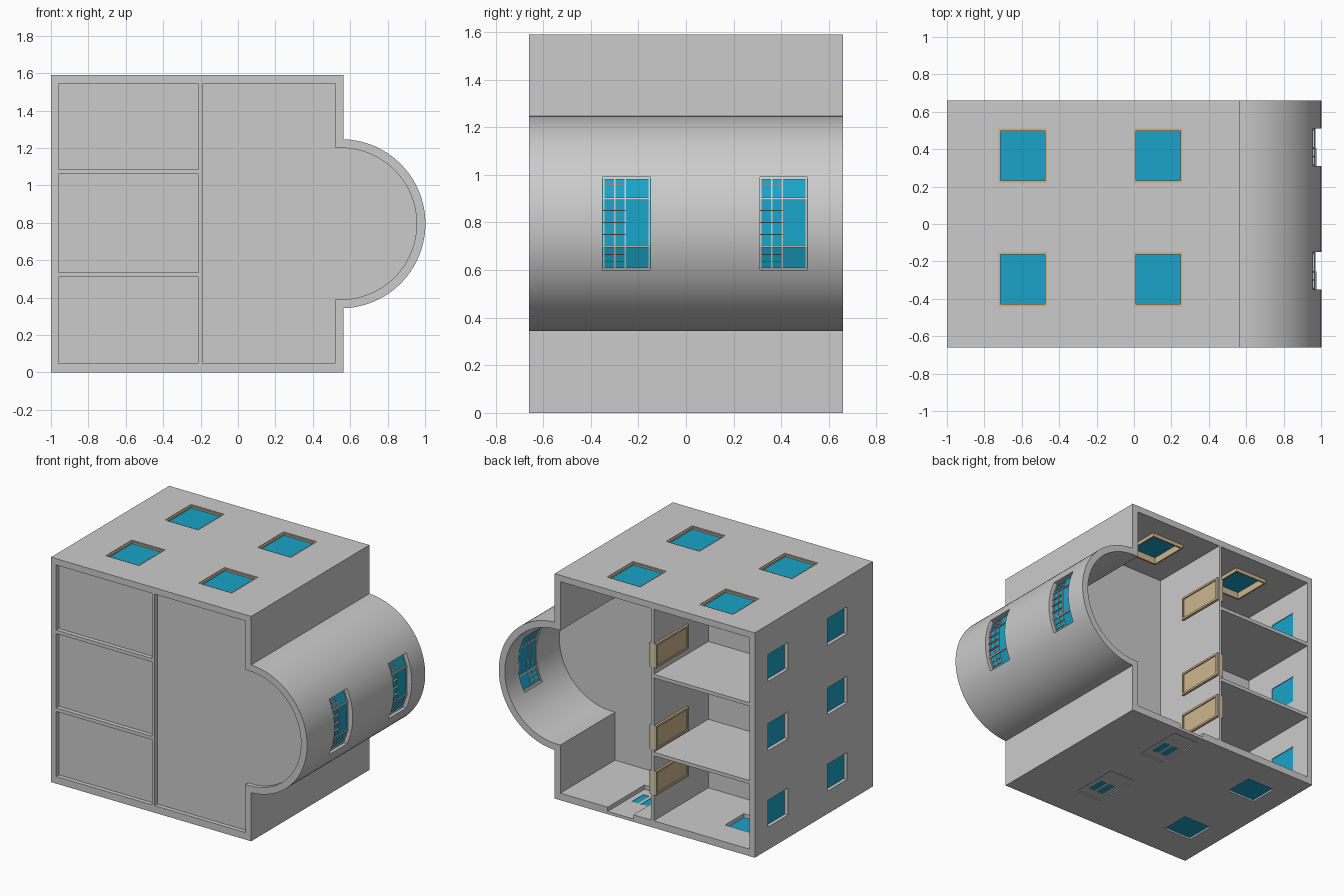
import bpy, bmesh, math

if "Cube" in bpy.data.objects:
    bpy.data.objects.remove(bpy.data.objects["Cube"])

CX, CZ = 0.55, 0.795           # bay centre in the x-z plane
UNITS = (-0.66, 0.0)           # front of each of the two repeated units


def material(name, col):
    m = bpy.data.materials.new(name)
    m.diffuse_color = (*col, 1)
    m.use_nodes = True
    m.node_tree.nodes["Principled BSDF"].inputs["Base Color"].default_value = m.diffuse_color
    return m


GLASS = material("glass_blue", (0.01, 0.37, 0.58))
TAN = material("frame_tan", (0.62, 0.47, 0.28))


def prism(bm, pts, y0, y1):
    """Extrude an x-z outline along y."""
    a = [bm.verts.new((x, y0, z)) for x, z in pts]
    b = [bm.verts.new((x, y1, z)) for x, z in pts]
    bm.faces.new(a)
    bm.faces.new(b[::-1])
    for i in range(len(a)):
        j = (i + 1) % len(a)
        bm.faces.new((a[i], b[i], b[j], a[j]))


def box(bm, x0, x1, y0, y1, z0, z1):
    prism(bm, [(x0, z0), (x1, z0), (x1, z1), (x0, z1)], y0, y1)


def finish(bm, name, mat=None):
    bmesh.ops.recalc_face_normals(bm, faces=bm.faces)
    me = bpy.data.meshes.new(name)
    bm.to_mesh(me)
    bm.free()
    ob = bpy.data.objects.new(name, me)
    bpy.context.collection.objects.link(ob)
    if mat:
        me.materials.append(mat)
    return ob


def cut(target, bm):
    cutter = finish(bm, "cutter")
    mod = target.modifiers.new("cut", "BOOLEAN")
    mod.operation, mod.solver, mod.object = "DIFFERENCE", "EXACT", cutter
    dg = bpy.context.evaluated_depsgraph_get()
    me = bpy.data.meshes.new_from_object(target.evaluated_get(dg))
    target.modifiers.clear()
    target.data = me
    bpy.data.objects.remove(cutter)


def arc(r, x_start, n=56):
    a = math.acos((x_start - CX) / r)
    return [(CX + r * math.cos(t), CZ + r * math.sin(t))
            for t in (-a + 2 * a * i / n for i in range(n + 1))]


def strip(bm, z0, z1, r0, r1, y0, y1):
    """Slab following the curve of the bay between two heights."""
    def p(r, z):
        return CX + math.sqrt(r * r - (z - CZ) ** 2), z
    prism(bm, [p(r0, z0), p(r1, z0), p(r1, z1), p(r0, z1)], y0, y1)


# Main shell with rounded bay
bm = bmesh.new()
prism(bm, [(-1, 0), (0.565, 0)] + arc(0.452, 0.565) + [(0.565, 1.59), (-1, 1.59)], -0.66, 0.66)
shell = finish(bm, "house_shell")

# Rooms: shallow front recess, front unit and back unit with an open rear
bm = bmesh.new()
big = [(-0.19, 0.05), (0.52, 0.05), (0.52, 0.39)] + arc(0.405, 0.55) + \
      [(0.52, 1.2), (0.52, 1.545), (-0.19, 1.545)]
for y0, y1 in ((-0.68, -0.63), (-0.61, 0.03), (0.05, 0.68)):
    prism(bm, big, y0, y1)
    for z0, z1 in ((0.05, 0.51), (0.535, 1.06), (1.085, 1.545)):
        box(bm, -0.96, -0.21, y0, y1, z0, z1)
cut(shell, bm)

SIDE_Z = ((0.16, 0.35), (0.70, 0.89), (1.19, 1.38))
SKY_X = ((-0.725, -0.465), (0.0, 0.26))

# Window openings
bm = bmesh.new()
for u in UNITS:
    for z0, z1 in SIDE_Z:
        box(bm, -1.1, -0.9, u + 0.29, u + 0.51, z0, z1)
    for x0, x1 in SKY_X:
        box(bm, x0, x1, u + 0.22, u + 0.51, 1.5, 1.7)
    box(bm, 0.85, 1.1, u + 0.31, u + 0.51, 0.6, 0.99)
    box(bm, -0.84, -0.62, u + 0.24, u + 0.45, -0.1, 0.1)
    box(bm, -0.05, 0.15, u + 0.25, u + 0.60, -0.1, 0.1)
cut(shell, bm)

# Trough from floor hatch to the rear edge
bm = bmesh.new()
for u in UNITS:
    box(bm, -0.05, 0.15, u + 0.55, u + 0.663, 0.02, 0.1)
cut(shell, bm)

bpy.context.view_layer.objects.active = shell
shell.select_set(True)
bpy.ops.object.shade_smooth_by_angle(angle=math.radians(25))

# Side wall and floor panes
bm = bmesh.new()
for u in UNITS:
    for z0, z1 in SIDE_Z:
        box(bm, -0.975, -0.965, u + 0.29, u + 0.51, z0, z1)
    box(bm, -0.84, -0.62, u + 0.24, u + 0.45, 0.012, 0.022)
finish(bm, "side_and_floor_glass", GLASS)

# Skylights: tan frame lining each roof opening, glass near the top
frames, panes = bmesh.new(), bmesh.new()
for u in UNITS:
    y0, y1 = u + 0.22, u + 0.51
    for x0, x1 in SKY_X:
        t = 0.012
        for xa, xb in ((x0, x0 + t), (x1 - t, x1)):
            box(frames, xa, xb, y0, y1, 1.52, 1.585)
        for ya, yb in ((y0, y0 + t), (y1 - t, y1)):
            box(frames, x0 + t, x1 - t, ya, yb, 1.52, 1.585)
        box(panes, x0 + t, x1 - t, y0 + t, y1 - t, 1.567, 1.573)
finish(frames, "skylight_frames", TAN)
finish(panes, "skylight_glass", GLASS)

# Bay windows: three folded panes with glazing bars on one half
bars, panes = bmesh.new(), bmesh.new()
folds = (0.605, 0.7, 0.9, 0.985)
for u in UNITS:
    y0, y1 = u + 0.31, u + 0.51
    for z0, z1 in zip(folds, folds[1:]):
        strip(panes, z0, z1, 0.418, 0.423, y0, y1)
        for y in (y0 + 0.004, y0 + 0.05, y0 + 0.095, y1 - 0.004):
            strip(bars, z0, z1, 0.414, 0.428, y - 0.003, y + 0.003)
    for z in folds:
        strip(bars, z - 0.005, z + 0.005, 0.412, 0.430, y0, y1)
    for z in (0.635, 0.665, 0.75, 0.80, 0.85, 0.93, 0.96):
        strip(bars, z - 0.002, z + 0.002, 0.415, 0.427, y0, y0 + 0.095)
finish(bars, "bay_window_bars")
finish(panes, "bay_window_glass", GLASS)

# Interior wall hatches with raised frames
bm = bmesh.new()
for u in UNITS:
    y0, y1 = u + 0.29, u + 0.655
    for z0, z1 in ((0.23, 0.40), (0.55, 0.72), (1.13, 1.30)):
        t = 0.014
        box(bm, -0.218, -0.182, y0 + t, y1 - t, z0 + t, z1 - t)
        for za, zb in ((z0, z0 + t), (z1 - t, z1)):
            box(bm, -0.226, -0.174, y0, y1, za, zb)
        for ya, yb in ((y0, y0 + t), (y1 - t, y1)):
            box(bm, -0.226, -0.174, ya, yb, z0 + t, z1 - t)
finish(bm, "wall_hatches", TAN)

# Floor hatch panel with two glass slits
panel, slits = bmesh.new(), bmesh.new()
for u in UNITS:
    y0, y1 = u + 0.25, u + 0.60
    a, b = u + 0.32, u + 0.45
    box(panel, -0.05, 0.15, y0, a, 0.008, 0.02)
    box(panel, -0.05, 0.15, b, y1, 0.008, 0.02)
    for x0, x1 in ((-0.05, -0.01), (0.04, 0.06), (0.11, 0.15)):
        box(panel, x0, x1, a, b, 0.008, 0.02)
    for x0 in (-0.01, 0.06):
        box(slits, x0, x0 + 0.05, a, b, 0.011, 0.017)
finish(panel, "floor_hatch")
finish(slits, "floor_hatch_glass", GLASS)
